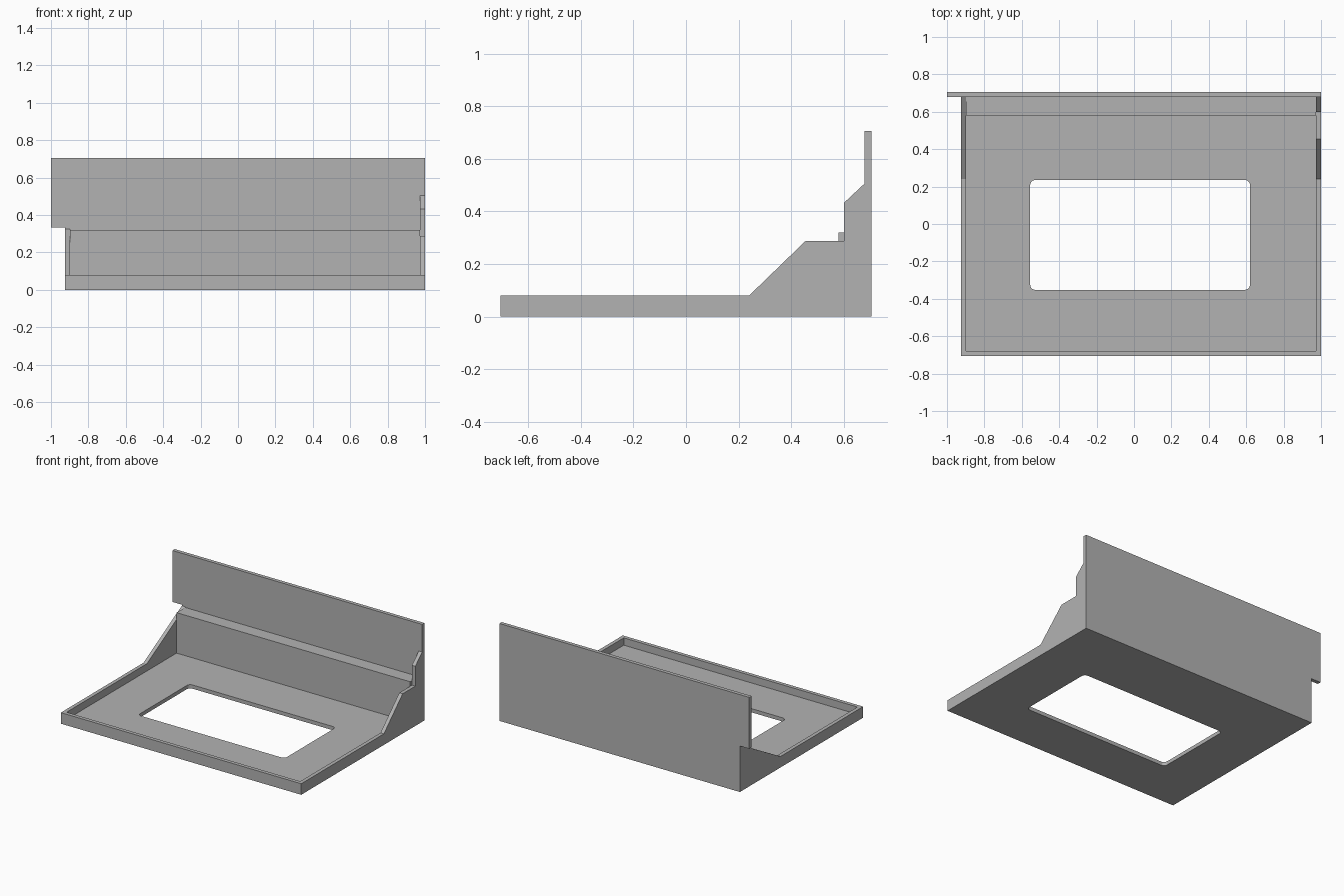
import bpy
import bmesh
from mathutils import Vector

if "Cube" in bpy.data.objects:
    bpy.data.objects.remove(bpy.data.objects["Cube"])

grey = bpy.data.materials.new("plain grey")
grey.use_nodes = True
colour = (0.45, 0.45, 0.45, 1)
grey.diffuse_color = colour
grey.node_tree.nodes["Principled BSDF"].inputs["Base Color"].default_value = colour

# Shared dimensions
WALL = 0.027
LEFT, RIGHT = -0.925, 1.0
FRONT, BACK = -0.705, 0.705
RIM = 0.08
IN_L, IN_R = LEFT + WALL, RIGHT - WALL
IN_F, IN_B = FRONT + WALL, BACK - WALL


def prism(name, points, offset):
    """Extrude a closed outline along the offset vector."""
    bm = bmesh.new()
    face = bm.faces.new([bm.verts.new(p) for p in points])
    top = bmesh.ops.extrude_face_region(bm, geom=[face])["geom"]
    verts = [v for v in top if isinstance(v, bmesh.types.BMVert)]
    bmesh.ops.translate(bm, verts=verts, vec=Vector(offset))
    bmesh.ops.recalc_face_normals(bm, faces=bm.faces)
    mesh = bpy.data.meshes.new(name)
    bm.to_mesh(mesh)
    bm.free()
    mesh.materials.append(grey)
    obj = bpy.data.objects.new(name, mesh)
    bpy.context.collection.objects.link(obj)
    return obj


def box(name, x0, x1, y0, y1, z0, z1):
    outline = [(x0, y0, z0), (x1, y0, z0), (x1, y1, z0), (x0, y1, z0)]
    return prism(name, outline, (0, 0, z1 - z0))


def cheek(name, x, upper):
    """Side wall with a low rim that climbs to the back panel."""
    profile = [(IN_B, 0), (FRONT, 0), (FRONT, RIM), (0.24, RIM)] + upper
    return prism(name, [(x, y, z) for y, z in profile], (WALL, 0, 0))


# Tray floor with a rounded window opening
floor = box("tray_floor", IN_L, IN_R, IN_F, IN_B, 0, WALL)
cutter = box("window_cutter", -0.555, 0.62, -0.352, 0.235, -0.1, 0.1)
bm = bmesh.new()
bm.from_mesh(cutter.data)
uprights = [e for e in bm.edges
            if abs(e.verts[0].co.z - e.verts[1].co.z) > 0.1]
bmesh.ops.bevel(bm, geom=uprights, offset=0.027, segments=6,
                profile=0.5, affect='EDGES')
bm.to_mesh(cutter.data)
bm.free()
cutter.hide_render = True
cutter.hide_viewport = True
cut = floor.modifiers.new("window", 'BOOLEAN')
cut.operation = 'DIFFERENCE'
cut.solver = 'EXACT'
cut.object = cutter

# Front rim and side cheeks
box("front_rim", IN_L, IN_R, FRONT, IN_F, 0, RIM)
cheek("right_cheek", LEFT, [(IN_B, 0.325)])
cheek("left_cheek", IN_R, [(0.455, 0.288), (0.6, 0.288),
                           (0.6, 0.432), (IN_B, 0.505)])

# Raised ledge along the back
box("back_ledge", IN_L, IN_R, 0.58, IN_B, WALL, 0.32)

# Back panel with an overhanging upper end
panel = [(LEFT, 0), (RIGHT, 0), (RIGHT, 0.705), (-1, 0.705),
         (-1, 0.333), (LEFT, 0.333)]
prism("back_panel", [(x, IN_B, z) for x, z in panel], (0, WALL, 0))
